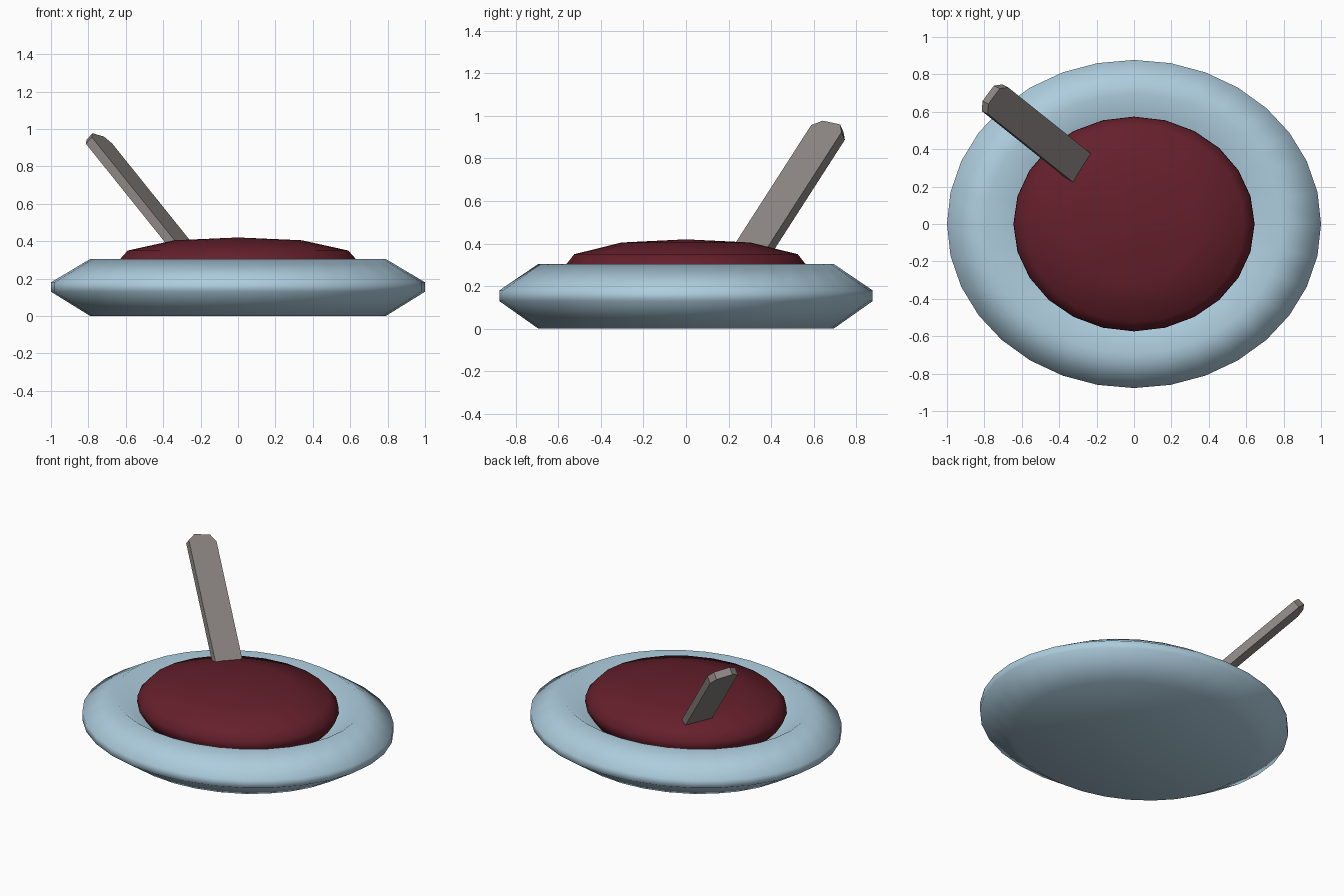
import bpy, bmesh
from math import sin, cos, tau
from mathutils import Vector

if "Cube" in bpy.data.objects:
    bpy.data.objects.remove(bpy.data.objects["Cube"])


def finish(name, bm, color, smooth):
    bmesh.ops.remove_doubles(bm, verts=bm.verts, dist=1e-5)
    bmesh.ops.recalc_face_normals(bm, faces=bm.faces)
    mesh = bpy.data.meshes.new(name)
    bm.to_mesh(mesh)
    bm.free()
    for p in mesh.polygons:
        p.use_smooth = smooth
    mat = bpy.data.materials.new(name + "_colour")
    mat.diffuse_color = (*color, 1)
    mat.use_nodes = True
    mat.node_tree.nodes["Principled BSDF"].inputs["Base Color"].default_value = mat.diffuse_color
    mesh.materials.append(mat)
    obj = bpy.data.objects.new(name, mesh)
    bpy.context.collection.objects.link(obj)
    return obj


def lathe(name, profile, squash, segments, color):
    """Revolve (radius, z) points around z into an oval solid."""
    bm = bmesh.new()
    rings = [[bm.verts.new((r * cos(tau * i / segments),
                            r * squash * sin(tau * i / segments), z))
              for i in range(segments)] for r, z in profile]
    for a, b in zip(rings, rings[1:]):
        for i in range(segments):
            j = (i + 1) % segments
            bm.faces.new((a[i], a[j], b[j], b[i]))
    bm.faces.new(rings[0])
    bm.faces.new(rings[-1])
    return finish(name, bm, color, True)


# Oval bowl: faceted rim, flat closed base
lathe("bowl", [(0.79, 0), (1.0, 0.13), (1.0, 0.18), (0.79, 0.305),
               (0.60, 0.17)], 0.877, 32, (0.42, 0.61, 0.73))

# Domed filling
lathe("filling", [(0.60, 0.18), (0.645, 0.25), (0.643, 0.29), (0.59, 0.35),
                  (0.34, 0.405), (0.001, 0.42)], 0.89, 24, (0.13, 0.014, 0.024))

# Flat stick leaning out of the filling, with clipped end corners
along = Vector((-0.56, 0.448, 0.697)).normalized()
across = Vector((0.537, 0.836, -0.107))
across = (across - across.dot(along) * along).normalized()
normal = across.cross(along)
base = Vector((-0.295, 0.31, 0.40))
outline = [(-0.088, -0.13), (-0.088, 0.785), (-0.043, 0.822),
           (0.06, 0.812), (0.093, 0.765), (0.093, -0.13)]
bm = bmesh.new()
front, back = [[bm.verts.new(base + across * u + along * v - normal * t)
                for u, v in outline] for t in (0, 0.05)]
bm.faces.new(front)
bm.faces.new(back)
for i in range(len(outline)):
    j = (i + 1) % len(outline)
    bm.faces.new((front[i], front[j], back[j], back[i]))
finish("stick", bm, (0.27, 0.245, 0.235), False)
